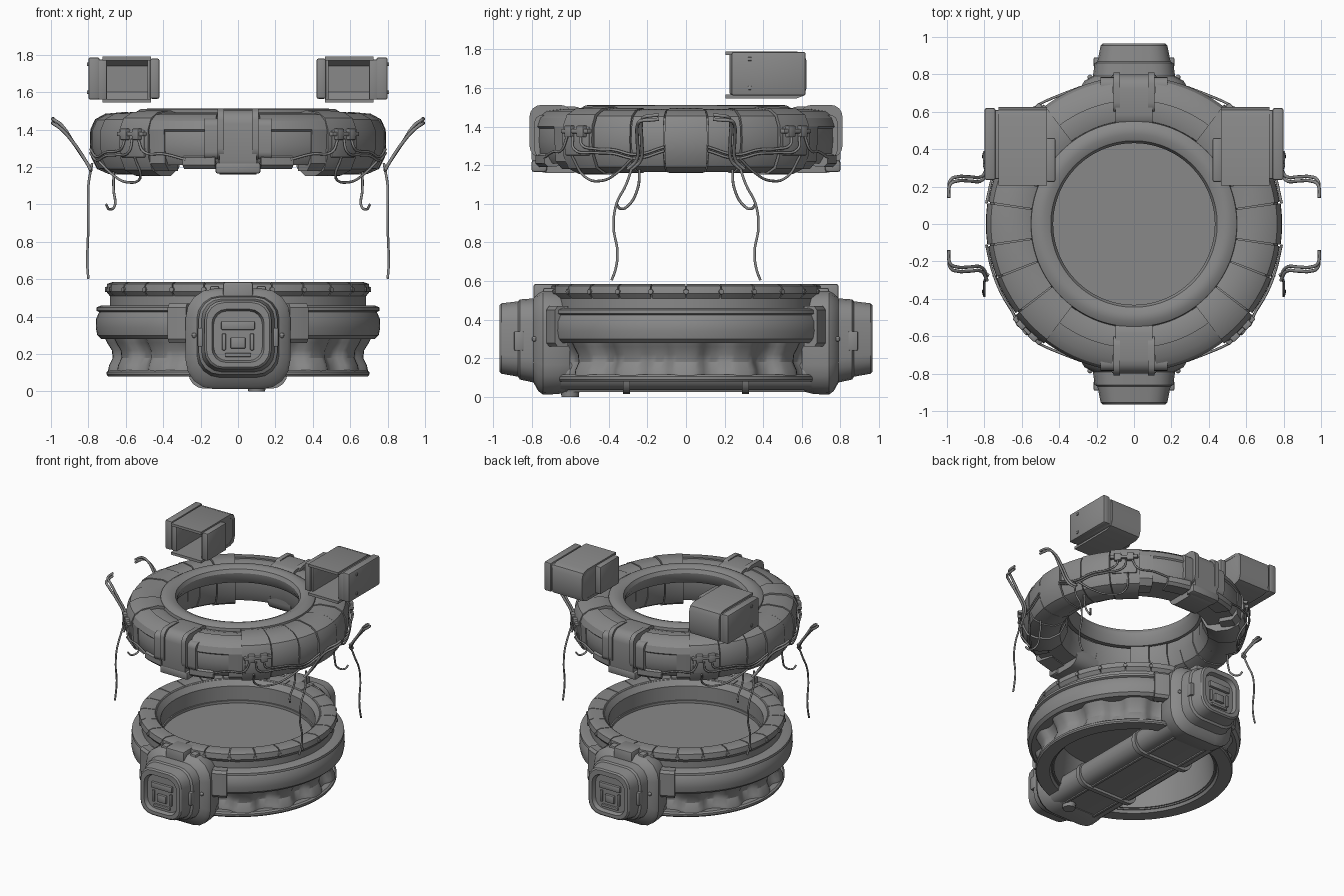
import bpy, bmesh, math
from mathutils import Vector, Matrix

cube = bpy.data.objects.get("Cube")
if cube:
    bpy.data.objects.remove(cube)

grey = bpy.data.materials.new("mid_grey")
grey.use_nodes = True
grey.diffuse_color = (0.25, 0.25, 0.25, 1)
grey.node_tree.nodes["Principled BSDF"].inputs["Base Color"].default_value = (0.25, 0.25, 0.25, 1)


def finish(name, bm, mirror=""):
    bmesh.ops.recalc_face_normals(bm, faces=bm.faces)
    for f in bm.faces:
        f.smooth = True
    me = bpy.data.meshes.new(name)
    bm.to_mesh(me)
    bm.free()
    me.set_sharp_from_angle(angle=math.radians(32))
    me.materials.append(grey)
    ob = bpy.data.objects.new(name, me)
    bpy.context.collection.objects.link(ob)
    if mirror:
        mod = ob.modifiers.new("Mirror", "MIRROR")
        mod.use_axis = ("x" in mirror, "y" in mirror, False)
        mod.use_mirror_merge = False


def loft(bm, rings, loop=False):
    """Skin rings of points; cap both ends unless looped."""
    rows = [[bm.verts.new(p) for p in ring] for ring in rings]
    n = len(rows[0])
    pairs = list(zip(rows, rows[1:])) + ([(rows[-1], rows[0])] if loop else [])
    for a, b in pairs:
        for i in range(n):
            j = (i + 1) % n
            bm.faces.new((a[i], a[j], b[j], b[i]))
    if not loop:
        bm.faces.new(rows[0])
        bm.faces.new(rows[-1])


def polar(deg, r, z):
    return (r * math.cos(math.radians(deg)), r * math.sin(math.radians(deg)), z)


def ring(name, profile, spans=((0, 360),), mirror="", step=4, ripple=lambda a, r, z: 0):
    """Sweep an (r, z) outline around the z axis, over spans of degrees."""
    bm = bmesh.new()
    for a0, a1 in spans:
        full = a1 - a0 >= 360
        n = max(1, round((a1 - a0) / step))
        angles = [a0 + (a1 - a0) * k / n for k in range(n if full else n + 1)]
        loft(bm, [[polar(a, r + ripple(a, r, z), z) for r, z in profile] for a in angles], full)
    finish(name, bm, mirror)


def rounded(w, z0, z1, r, steps=4):
    """Rounded rectangle outline, half width w."""
    pts = []
    for q, (cx, cz) in enumerate(((w - r, z1 - r), (r - w, z1 - r), (r - w, z0 + r), (w - r, z0 + r))):
        for s in range(steps + 1):
            a = math.pi / 2 * (q + s / steps)
            pts.append((cx + r * math.cos(a), cz + r * math.sin(a)))
    return pts


def slab(name, outline, x0, x1, mirror=""):
    """Extrude a (y, z) outline along x."""
    bm = bmesh.new()
    loft(bm, [[(x, y, z) for y, z in outline] for x in (x0, x1)])
    finish(name, bm, mirror)


def box(name, lo, hi, bevel=0.01, mirror="", turn=0):
    """Bevelled box between two corners, turned about z."""
    bm = bmesh.new()
    lo, hi = Vector(lo), Vector(hi)
    bmesh.ops.create_cube(bm, size=1, matrix=Matrix.Translation((lo + hi) / 2) @ Matrix.Diagonal((*(hi - lo), 1)))
    bmesh.ops.bevel(bm, geom=bm.edges[:], offset=bevel, segments=2, affect="EDGES", profile=0.5)
    bmesh.ops.rotate(bm, verts=bm.verts, matrix=Matrix.Rotation(math.radians(turn), 3, "Z"))
    finish(name, bm, mirror)


def wire(name, points, radius=0.007):
    """Round cable repeated in all four quadrants."""
    cu = bpy.data.curves.new(name, "CURVE")
    cu.dimensions, cu.bevel_depth, cu.bevel_resolution = "3D", radius, 2
    cu.resolution_u, cu.use_fill_caps = 5, True
    for sx in (1, -1):
        for sy in (1, -1):
            sp = cu.splines.new("BEZIER")
            sp.bezier_points.add(len(points) - 1)
            for bp, (x, y, z) in zip(sp.bezier_points, points):
                bp.co = (sx * x, sy * y, z)
                bp.handle_left_type = bp.handle_right_type = "AUTO"
    cu.materials.append(grey)
    bpy.context.collection.objects.link(bpy.data.objects.new(name, cu))


# Lower drum: collar, band, scalloped wall, bottom flange and floor
ring("drum_collar", [(0.55, 0.40), (0.55, 0.53), (0.58, 0.57), (0.67, 0.575), (0.685, 0.56), (0.685, 0.44), (0.6, 0.40)])
ring("collar_panels", [(0.565, 0.55), (0.59, 0.577), (0.67, 0.585), (0.70, 0.575), (0.705, 0.535), (0.685, 0.51), (0.66, 0.52)],
     [(k * 15 + 0.3, k * 15 + 14.7) for k in range(24)], step=3.5)
ring("drum_band", [(0.60, 0.28), (0.73, 0.28), (0.752, 0.30), (0.76, 0.34), (0.758, 0.39), (0.742, 0.425),
                   (0.757, 0.432), (0.755, 0.45), (0.73, 0.46), (0.60, 0.46)])


def scallop(a, r, z):
    """Narrow grooves between broad ribs, on the outer side only."""
    return 0 if r < 0.6 else 0.025 * math.tanh(2 * math.cos(math.radians(14 * a)) + 0.5)


ring("scalloped_wall", [(0.58, 0.10), (0.672, 0.10), (0.665, 0.14), (0.645, 0.18), (0.65, 0.22), (0.675, 0.26),
                        (0.69, 0.29), (0.58, 0.29)], step=2, ripple=scallop)
ring("bottom_flange", [(0.60, 0.08), (0.695, 0.08), (0.702, 0.09), (0.702, 0.105), (0.69, 0.115), (0.58, 0.115)])
ring("inner_liner", [(0.57, 0.11), (0.60, 0.11), (0.60, 0.42), (0.54, 0.42), (0.54, 0.38)])
ring("drum_floor", [(0.001, 0.39), (0.56, 0.39), (0.56, 0.40), (0.001, 0.40)])
ring("band_brackets", [(0.70, 0.26), (0.76, 0.26), (0.775, 0.28), (0.775, 0.45), (0.76, 0.47), (0.70, 0.47)],
     [(61, 69)], "xy", step=2)

bm = bmesh.new()
for k in range(24):
    a = k * 15
    m = Matrix.Translation(polar(a, 0.697, 0.545)) @ Matrix.Rotation(math.radians(a), 4, "Z") @ Matrix.Rotation(math.pi / 2, 4, "Y")
    bmesh.ops.create_cone(bm, cap_ends=True, segments=10, radius1=0.017, radius2=0.013, depth=0.03, matrix=m)
finish("collar_bolts", bm)

# End pods with a recessed face
bm = bmesh.new()
pod = [(0.60, 0.25, 0.03, 0.53), (0.66, 0.275, 0.015, 0.55), (0.74, 0.28, 0.012, 0.55), (0.765, 0.265, 0.03, 0.535),
       (0.79, 0.22, 0.075, 0.51), (0.86, 0.21, 0.09, 0.505), (0.87, 0.195, 0.105, 0.495), (0.955, 0.178, 0.12, 0.485),
       (0.965, 0.168, 0.13, 0.475), (0.965, 0.14, 0.155, 0.44), (0.935, 0.13, 0.165, 0.43)]
loft(bm, [[(x, -y, z) for x, z in rounded(w, z0, z1, w * 0.55)] for y, w, z0, z1 in pod])
finish("end_pods", bm, "y")
box("pod_top_latch", (-0.08, -0.79, 0.47), (0.08, -0.64, 0.585), 0.012, "y")
box("pod_top_tabs", (0.10, -0.74, 0.46), (0.15, -0.66, 0.565), 0.01, "xy")
box("pod_side_clips", (0.18, -0.89, 0.24), (0.216, -0.84, 0.34), 0.006, "xy")
box("face_bar", (-0.09, -0.955, 0.33), (0.09, -0.93, 0.375), 0.006, "y")
box("face_socket", (-0.04, -0.955, 0.23), (0.04, -0.93, 0.29), 0.006, "y")
box("face_ribs", (0.065, -0.95, 0.22), (0.085, -0.93, 0.31), 0.005, "xy")
box("face_sill", (-0.07, -0.95, 0.185), (0.07, -0.93, 0.205), 0.005, "y")
bm = bmesh.new()
for x, z in ((0.205, 0.40), (0.235, 0.30), (0.205, 0.18)):
    bmesh.ops.create_uvsphere(bm, u_segments=10, v_segments=6, radius=0.014, matrix=Matrix.Translation((x, -0.785, z)))
finish("pod_rivets", bm, "xy")

# Keel beam underneath
for name, w, z0, y0, y1, mirror in (("keel_beam", 0.25, 0.035, -0.66, 0.66, ""), ("keel_straps", 0.265, 0.015, -0.325, -0.29, "y")):
    bm = bmesh.new()
    loft(bm, [[(x, y, z) for x, z in rounded(w, z0, 0.21, 0.085)] for y in (y0, y1)])
    finish(name, bm, mirror)
box("keel_rails", (0.13, -0.62, 0.025), (0.15, 0.62, 0.05), 0.005, "x")
bm = bmesh.new()
bmesh.ops.create_cone(bm, cap_ends=True, segments=20, radius1=0.045, radius2=0.05, depth=0.05,
                      matrix=Matrix.Translation((0.1, -0.6, 0.025)))
finish("keel_foot", bm)

# Upper ring: domed lip plus padded sectors of different bulk
ring("ring_lip", [(0.47, 1.38), (0.437, 1.43), (0.432, 1.47), (0.445, 1.497), (0.48, 1.512), (0.52, 1.51),
                  (0.55, 1.492), (0.56, 1.40)], step=3)
pad = [(0.54, 1.40), (0.55, 1.48), (0.60, 1.495), (0.71, 1.485), (0.765, 1.455), (0.79, 1.40), (0.792, 1.32),
       (0.785, 1.25), (0.755, 1.19), (0.69, 1.162), (0.60, 1.16), (0.53, 1.20), (0.49, 1.29), (0.49, 1.38)]


def grown(s, floor=0):
    return [(0.62 + (r - 0.62) * s, max(1.33 + (z - 1.33) * s, floor)) for r, z in pad]


ring("ring_core", grown(0.92, 1.21))
for name, s, floor, spans in (
        ("side_center_pads", 1.0, 0, [(-8, 8)]),
        ("side_pads", 0.975, 0, [(8.6, 21), (-21, -8.6)]),
        ("shoulder_pads", 1.0, 0, [(21.6, 37)]),
        ("socket_pads", 1.05, 0, [(37.6, 53)]),
        ("recessed_pads", 0.94, 1.21, [(56, 82)])):
    ring(name, grown(s, floor), spans, "x" if "side" in name else "xy", step=3)
ring("brow_plates", [(0.66, 1.44), (0.66, 1.49), (0.73, 1.48), (0.775, 1.445), (0.79, 1.40), (0.76, 1.37)],
     [(53, 81)], "xy", step=3)
ring("arch_legs", [(0.64, 1.18), (0.74, 1.18), (0.78, 1.22), (0.79, 1.40), (0.70, 1.42)], [(52, 60)], "xy", step=3)
ring("lower_guards", [(0.66, 1.20), (0.77, 1.19), (0.79, 1.21), (0.79, 1.25), (0.76, 1.27), (0.66, 1.27)],
     [(68, 81)], "xy", step=3)

# Front and back straps wrapping the ring
slab("ring_straps", [(y - 0.655, z) for y, z in rounded(0.145, 1.16, 1.505, 0.075)], -0.10, 0.10, "y")
slab("strap_collars", [(y - 0.66, z) for y, z in rounded(0.125, 1.24, 1.46, 0.04)], -0.18, 0.18, "y")
box("strap_buckle", (-0.12, -0.80, 1.165), (0.12, -0.72, 1.225), 0.012, "y")
slab("strap_ridges", [(y - 0.70, z) for y, z in rounded(0.11, 1.24, 1.512, 0.06)], 0.075, 0.11, "xy")

# Cable sockets on the diagonals
box("socket_plate", (0.77, -0.09, 1.25), (0.80, 0.09, 1.40), 0.01, "xy", 45)
box("socket_bar", (0.78, -0.10, 1.365), (0.82, 0.10, 1.388), 0.006, "xy", 45)
for k, off in enumerate((-0.045, 0.045)):
    box(f"socket_plug_{k + 1}", (0.78, off - 0.025, 1.345), (0.825, off + 0.025, 1.405), 0.006, "xy", 45)

# Cables: loops round the rim, raised hooks and hanging ends
for k, (a, z) in enumerate(((42, 1.285), (46, 1.265))):
    wire(f"rim_cable_{k + 1}", [polar(a, 0.815, 1.35), polar(a - 1, 0.822, z + 0.02), polar(36, 0.802, z),
                                polar(28, 0.80, z - 0.005), polar(19, 0.797, z - 0.03), polar(8, 0.797, z + 0.01)])
wire("rear_cable", [polar(49, 0.815, 1.35), polar(52, 0.815, 1.28), polar(60, 0.795, 1.27), polar(69, 0.785, 1.24)])
wire("sag_cable", [polar(47, 0.81, 1.25), polar(45, 0.74, 1.14), polar(36, 0.74, 1.12), polar(28, 0.76, 1.16), polar(20, 0.80, 1.24)])
for k, d in enumerate((0, 0.022)):
    wire(f"raised_hook_{k + 1}", [(0.785, 0.28 + d, 1.18), (0.81, 0.235 + d, 1.225), (0.88, 0.23 + d, 1.33),
                                  (0.945, 0.23 + d, 1.425 - d), (0.98, 0.215 + d, 1.45 - d), (0.99, 0.19, 1.455 - d),
                                  (0.99, 0.14, 1.46 - d)], 0.009)
wire("long_hanging_wire", [(0.78, 0.27, 1.22), (0.80, 0.31, 1.10), (0.80, 0.36, 1.0), (0.80, 0.375, 0.88),
                           (0.805, 0.355, 0.75), (0.805, 0.365, 0.66), (0.80, 0.385, 0.605)])
wire("short_hanging_wire", [(0.665, 0.24, 1.18), (0.665, 0.25, 1.08), (0.66, 0.30, 0.99), (0.69, 0.34, 0.975),
                            (0.705, 0.36, 1.0)])

# Floating side housings, open at the front only
shell = [(0.205, 1.79), (0.57, 1.79), (0.61, 1.775), (0.625, 1.74), (0.625, 1.60), (0.61, 1.56), (0.57, 1.545), (0.205, 1.545),
         (0.205, 1.565), (0.56, 1.565), (0.60, 1.60), (0.60, 1.74), (0.56, 1.77), (0.205, 1.77)]
slab("housing_shells", shell, 0.465, 0.725, "x")
box("housing_outer_plates", (0.74, 0.235, 1.56), (0.80, 0.62, 1.787), 0.012, "x")
box("housing_outer_joints", (0.70, 0.24, 1.56), (0.75, 0.61, 1.775), 0.008, "x")
box("housing_inner_walls", (0.467, 0.24, 1.56), (0.485, 0.61, 1.775), 0.004, "x")
box("housing_inner_plates", (0.42, 0.225, 1.565), (0.47, 0.46, 1.78), 0.01, "x")
for z in (1.60, 1.75):
    box("housing_bolts", (0.79, 0.32, z - 0.01), (0.808, 0.34, z + 0.01), 0.004, "x")
